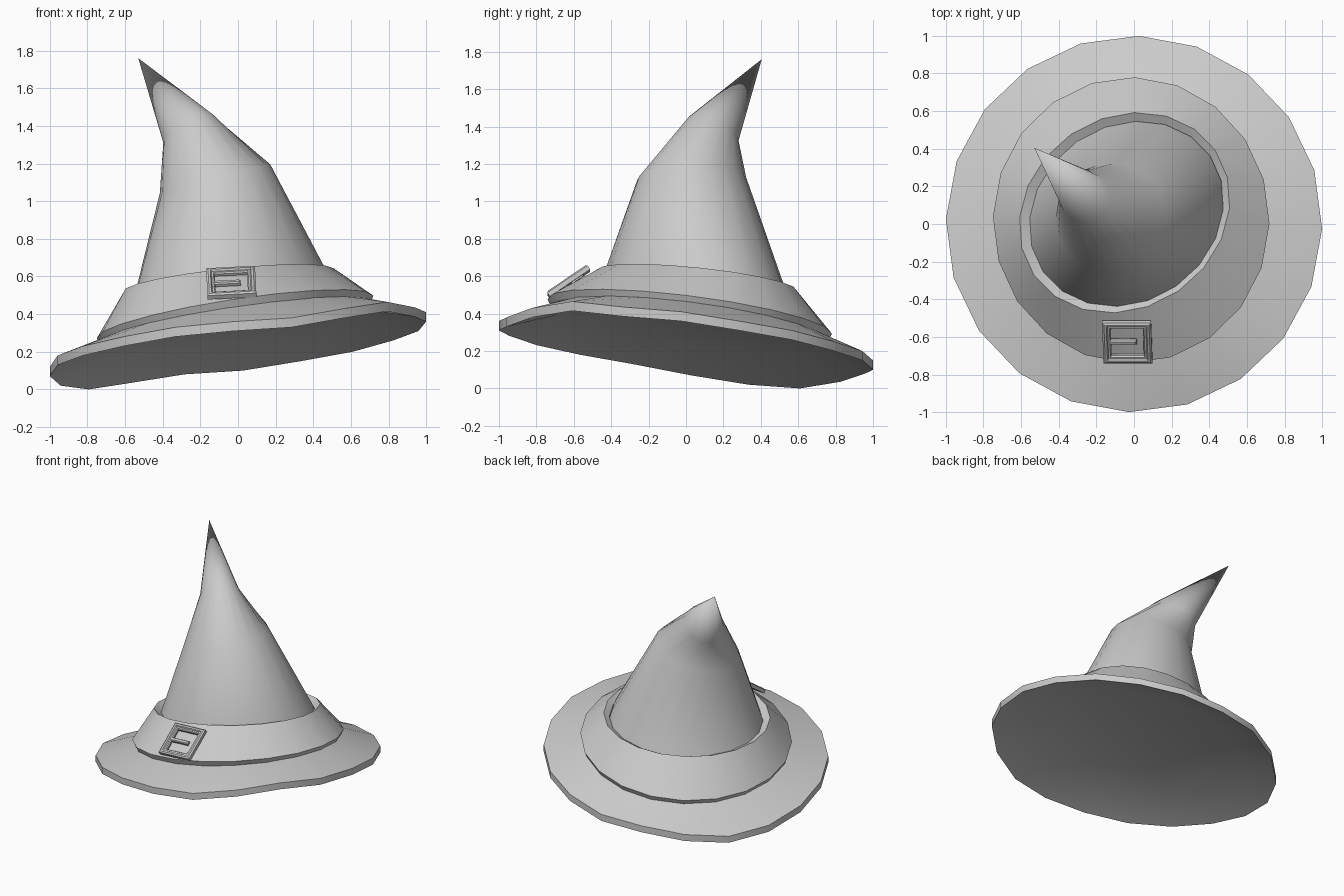
import bpy, bmesh, math
from mathutils import Vector, Matrix

if "Cube" in bpy.data.objects:
    bpy.data.objects.remove(bpy.data.objects["Cube"])

N = 20            # sides of the brim, band and cone
PHASE = math.radians(-1.5)


def ring(cx, cy, cz, a, b=None, turn=0.0, sx=0.0, sy=0.0):
    """Tilted ellipse: long radius a at angle turn, plane slopes sx, sy."""
    b = a if b is None else b
    d = Vector((math.cos(math.radians(turn)), math.sin(math.radians(turn))))
    pts = []
    for i in range(N):
        t = PHASE + 2 * math.pi * i / N
        u = Vector((math.cos(t), math.sin(t)))
        p = u * b + d * u.dot(d) * (a - b)
        pts.append((cx + p.x, cy + p.y, cz + sx * p.x + sy * p.y))
    return pts


def loft(name, rings, cap_start=False, cap_end=False, tip=None, closed=False):
    """Skin a list of equal-length rings."""
    bm = bmesh.new()
    vs = [[bm.verts.new(p) for p in r] for r in rings]
    n = len(vs[0])
    pairs = list(zip(vs, vs[1:])) + ([(vs[-1], vs[0])] if closed else [])
    for lo, hi in pairs:
        for i in range(n):
            j = (i + 1) % n
            bm.faces.new((lo[i], lo[j], hi[j], hi[i]))
    if cap_start:
        bm.faces.new(vs[0][::-1])
    if cap_end:
        bm.faces.new(vs[-1])
    if tip:
        t = bm.verts.new(tip)
        for i in range(n):
            bm.faces.new((vs[-1][i], vs[-1][(i + 1) % n], t))
    bmesh.ops.recalc_face_normals(bm, faces=bm.faces)
    me = bpy.data.meshes.new(name)
    bm.to_mesh(me)
    bm.free()
    ob = bpy.data.objects.new(name, me)
    bpy.context.collection.objects.link(ob)
    return ob


def smooth(ob, angle=35):
    bpy.ops.object.select_all(action='DESELECT')
    ob.select_set(True)
    bpy.context.view_layer.objects.active = ob
    bpy.ops.object.shade_smooth_by_angle(angle=math.radians(angle))


# Brim: wavy rim, dished underside and a top rising towards the band
rim_z = [.36, .31, .26, .20, .15, .10, .08, .035, 0, .02,
         .07, .13, .18, .23, .28, .31, .33, .38, .415, .385]
circle = ring(0, 0, 0, 1.0)
bottom = [(x, y, z) for (x, y, _), z in zip(circle, rim_z)]
top = [(x, y, z + .05) for x, y, z in bottom]
brim = loft("brim", [
    ring(-.015, .02, .31, .70, sx=.15, sy=-.125),
    bottom, top,
    ring(-.015, .02, .355, .72, sx=.15, sy=-.125),
    ring(-.03, .04, .42, .52, sx=.14, sy=-.12)], cap_start=True)
smooth(brim)

# Band: short lower wall, sloping face, lip dropping to the cone
band = loft("hat_band", [
    ring(-.015, .02, .34, .74, .715, 90, .15, -.125),
    ring(-.015, .02, .385, .76, .735, 90, .15, -.125),
    ring(-.05, .06, .58, .585, .505, 35, .12, -.12),
    ring(-.04, .055, .55, .54, .465, 35, .12, -.12),
    ring(-.04, .055, .50, .54, .465, 35, .12, -.12)])
smooth(band)

# Cone: three rings bending over to a sharp tip
cone = loft("cone", [
    ring(-.043, .055, .48, .56, .485, 35, .12, -.12),
    ring(-.04, .05, .59, .525, .455, 35, .12, -.12),
    ring(-.122, .03, 1.12, .295, .29, 35, .26, .02),
    ring(-.262, .146, 1.38, .135, sx=.5, sy=-.42)],
    tip=(-.53, .405, 1.76))
smooth(cone, 30)

# Buckle: stepped square frame with a prong, laid on the band
place = (Matrix.Translation((-.035, -.62, .557))
         @ Matrix.Rotation(math.radians(-3), 4, 'Y')
         @ Matrix.Rotation(math.radians(34), 4, 'X'))


def rect(hx, hy, z, cx=0.0):
    return [(cx + a * hx, b * hy, z)
            for a, b in ((-1, -1), (1, -1), (1, 1), (-1, 1))]


profile = [(.130, 0), (.130, .025), (.120, .032), (.108, .032),
           (.102, .022), (.092, .022), (.086, .014), (.086, 0)]
frame = loft("buckle_frame", [rect(s, s, z) for s, z in profile], closed=True)
prong = loft("buckle_prong", [rect(.075, .014, .0, -.025),
                              rect(.075, .014, .016, -.025),
                              rect(.068, .008, .024, -.025)],
             cap_start=True, cap_end=True)
for ob in (frame, prong):
    ob.data.transform(place)
